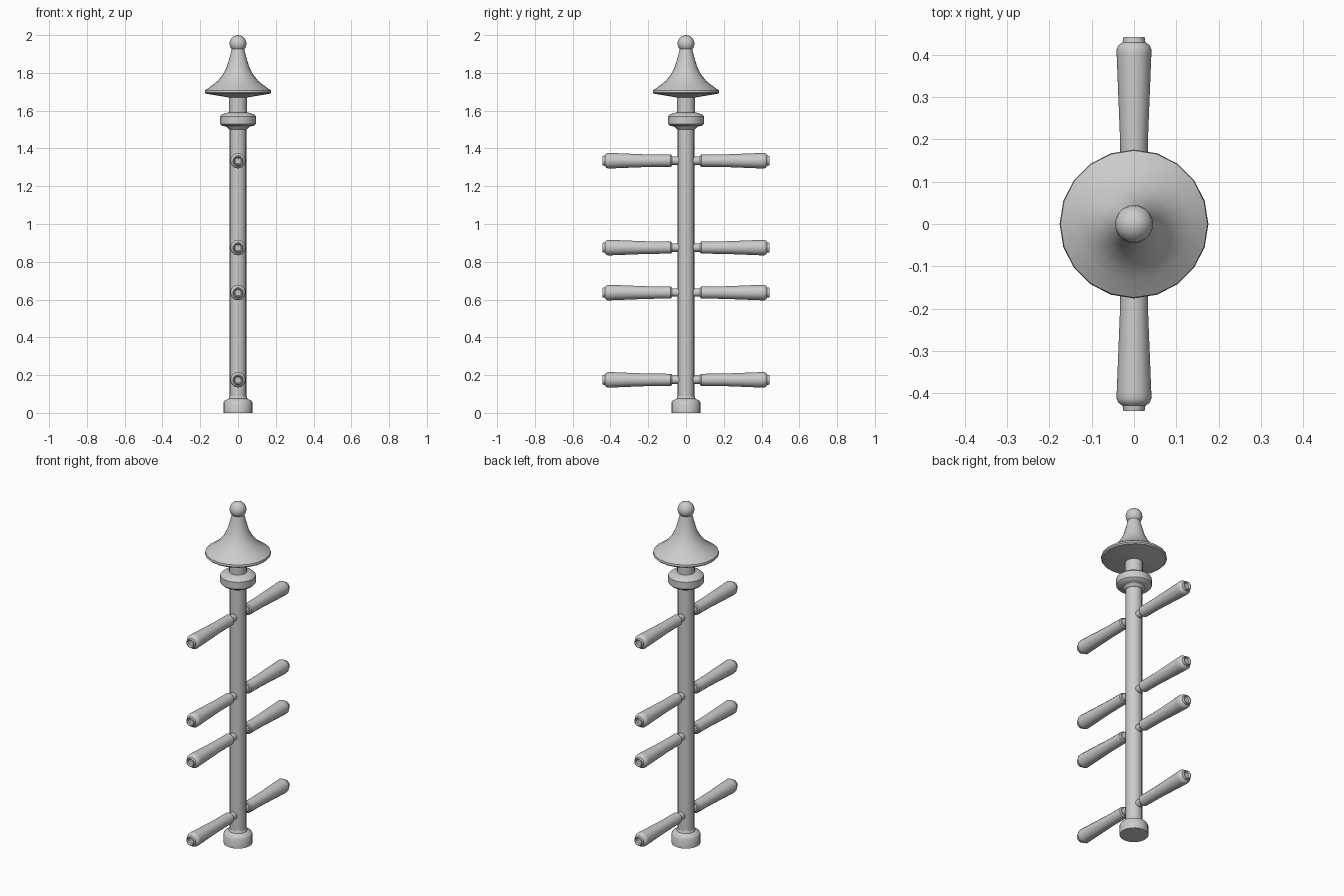
import bpy, bmesh, math
from mathutils import Matrix

cube = bpy.data.objects.get("Cube")
if cube:
    bpy.data.objects.remove(cube, do_unlink=True)

grey = bpy.data.materials.new("plain grey")
grey.use_nodes = True
grey.diffuse_color = (0.6, 0.6, 0.6, 1)
grey.node_tree.nodes["Principled BSDF"].inputs["Base Color"].default_value = (0.6, 0.6, 0.6, 1)


def lathe(name, profile, sides, matrix=Matrix()):
    """Spin (radius, height) points about z; zero radius closes to a pole."""
    bm = bmesh.new()
    rings = []
    for r, z in profile:
        if r == 0:
            rings.append([bm.verts.new((0, 0, z))] * sides)
        else:
            rings.append([bm.verts.new((r * math.cos(math.tau * i / sides),
                                        r * math.sin(math.tau * i / sides), z))
                          for i in range(sides)])
    for a, b in zip(rings, rings[1:]):
        for i in range(sides):
            j = (i + 1) % sides
            corners = list(dict.fromkeys((a[i], a[j], b[j], b[i])))
            bm.faces.new(corners)
    bmesh.ops.recalc_face_normals(bm, faces=bm.faces)
    bm.transform(matrix)
    mesh = bpy.data.meshes.new(name)
    bm.to_mesh(mesh)
    bm.free()
    mesh.materials.append(grey)
    obj = bpy.data.objects.new(name, mesh)
    bpy.context.collection.objects.link(obj)
    bpy.ops.object.select_all(action='DESELECT')
    obj.select_set(True)
    bpy.context.view_layer.objects.active = obj
    bpy.ops.object.shade_smooth_by_angle(angle=math.radians(35))
    return obj


# Foot and the two post sections
lathe("foot", [(0, 0), (0.077, 0), (0.077, 0.055), (0.07, 0.065),
               (0.05, 0.075), (0.045, 0.09), (0, 0.09)], 20)
lathe("lower_post", [(0, 0.05), (0.044, 0.05), (0.044, 0.755), (0, 0.755)], 20)
lathe("upper_post", [(0, 0.755), (0.044, 0.755), (0.044, 1.52), (0, 1.52)], 20)

# Collar and neck below the cap
lathe("collar", [(0, 1.5), (0.046, 1.5), (0.06, 1.515), (0.085, 1.52), (0.095, 1.53),
                 (0.095, 1.57), (0.085, 1.58), (0.055, 1.59), (0, 1.59)], 20)
lathe("neck", [(0, 1.58), (0.047, 1.58), (0.047, 1.7), (0, 1.7)], 20)

# Flared cap with a ball on top
lathe("cap", [(0, 1.67), (0.05, 1.67), (0.17, 1.69), (0.176, 1.697), (0.174, 1.708),
              (0.135, 1.735), (0.105, 1.76), (0.078, 1.795), (0.06, 1.83),
              (0.045, 1.88), (0.032, 1.93), (0, 1.93)], 20)
ball = [(0.045 * math.sin(math.pi * k / 10), 1.955 - 0.045 * math.cos(math.pi * k / 10))
        for k in range(1, 10)]
lathe("finial_ball", [(0, 1.91)] + ball + [(0, 2.0)], 20)

# Pairs of handles on thin pegs, front and back
handle = [(0, 0.075), (0.027, 0.075), (0.032, 0.081), (0.033, 0.2), (0.041, 0.4),
          (0.041, 0.414), (0.037, 0.423), (0.027, 0.43), (0.025, 0.443),
          (0.021, 0.443), (0.016, 0.434), (0, 0.431)]
peg = [(0, 0.03), (0.022, 0.03), (0.022, 0.08), (0, 0.08)]
for number, z in enumerate((0.175, 0.637, 0.875, 1.335), 1):
    for side, turn in (("front", math.pi / 2), ("back", -math.pi / 2)):
        place = Matrix.Translation((0, 0, z)) @ Matrix.Rotation(turn, 4, 'X')
        lathe(f"{side}_peg_{number}", peg, 12, place)
        lathe(f"{side}_handle_{number}", handle, 12, place)
